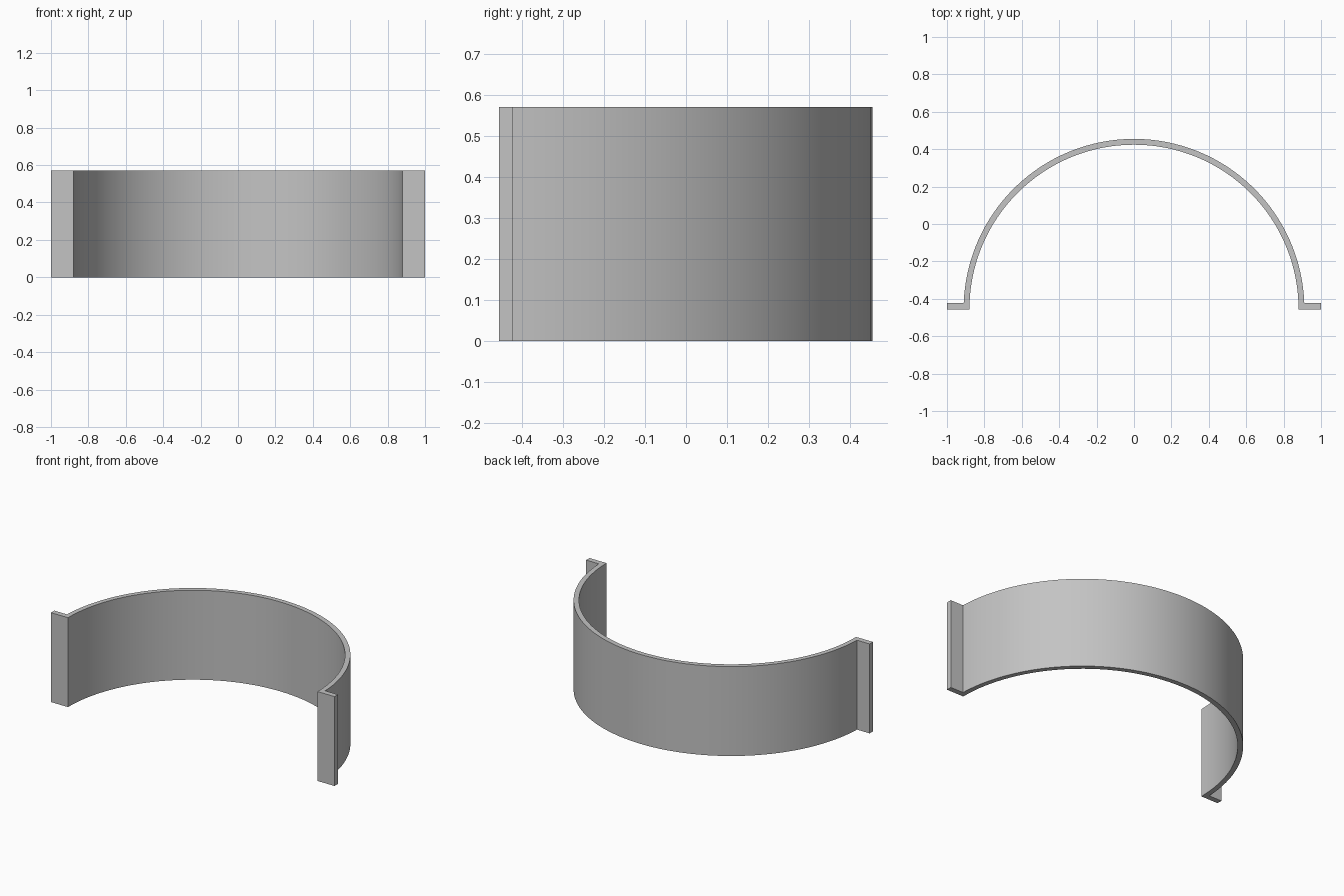
import bpy, bmesh, math

cube = bpy.data.objects.get("Cube")
if cube:
    bpy.data.objects.remove(cube, do_unlink=True)

HEIGHT = 0.57
INNER, OUTER = 0.88, 0.911
BASE_Y = -0.456          # front plane, also the arc centre
FLANGE_Y = BASE_Y + 0.034
SEGMENTS = 64

# Plain grey material
grey = bpy.data.materials.new("plain_grey")
grey.use_nodes = True
colour = (0.55, 0.55, 0.55, 1)
grey.diffuse_color = colour
grey.node_tree.nodes["Principled BSDF"].inputs["Base Color"].default_value = colour


def arc(radius, start, end):
    """Points on an arc around the middle of the front plane."""
    angles = [start + (end - start) * i / SEGMENTS for i in range(SEGMENTS + 1)]
    return [(radius * math.cos(a), BASE_Y + radius * math.sin(a)) for a in angles]


# Bracket outline: outer arc, left-hand flange, inner arc, right-hand flange
meet = math.asin((FLANGE_Y - BASE_Y) / OUTER)
outline = arc(OUTER, meet, math.pi - meet)
outline += [(-1, FLANGE_Y), (-1, BASE_Y)]
outline += arc(INNER, math.pi, 0)
outline += [(1, BASE_Y), (1, FLANGE_Y)]

# Extrude the outline upwards into a solid strap
bm = bmesh.new()
face = bm.faces.new([bm.verts.new((x, y, 0)) for x, y in outline])
result = bmesh.ops.extrude_face_region(bm, geom=[face], use_keep_orig=True)
top = [v for v in result["geom"] if isinstance(v, bmesh.types.BMVert)]
bmesh.ops.translate(bm, verts=top, vec=(0, 0, HEIGHT))
bmesh.ops.recalc_face_normals(bm, faces=bm.faces)
mesh = bpy.data.meshes.new("half_round_bracket")
bm.to_mesh(mesh)
bm.free()
mesh.materials.append(grey)

bracket = bpy.data.objects.new("half_round_bracket", mesh)
bpy.context.collection.objects.link(bracket)

# Smooth curve with crisp edges
bpy.ops.object.select_all(action="DESELECT")
bracket.select_set(True)
bpy.context.view_layer.objects.active = bracket
bpy.ops.object.shade_smooth_by_angle(angle=math.radians(30))
